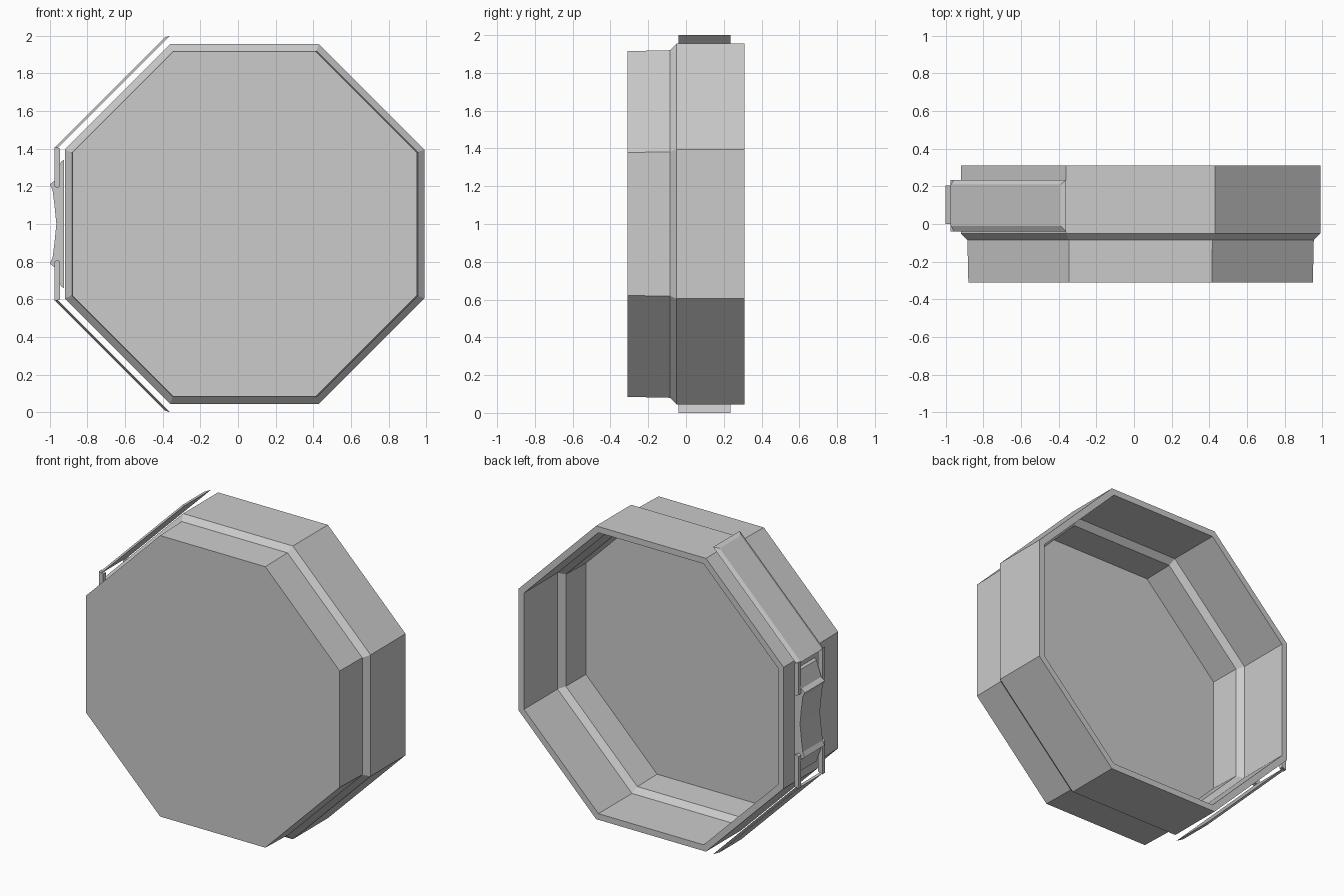
import bpy, bmesh, math

old = bpy.data.objects.get("Cube")
if old:
    bpy.data.objects.remove(old)

grey = bpy.data.materials.new("plain grey")
grey.use_nodes = True
COLOUR = (0.6, 0.6, 0.6, 1)
grey.diffuse_color = COLOUR
grey.node_tree.nodes["Principled BSDF"].inputs["Base Color"].default_value = COLOUR

CX, CZ = 0.035, 1.0


def finish(name, bm):
    bmesh.ops.recalc_face_normals(bm, faces=bm.faces)
    mesh = bpy.data.meshes.new(name)
    bm.to_mesh(mesh)
    bm.free()
    mesh.materials.append(grey)
    obj = bpy.data.objects.new(name, mesh)
    bpy.context.collection.objects.link(obj)
    return obj


def bridge(bm, a, b):
    for i in range(len(a)):
        j = (i + 1) % len(a)
        bm.faces.new((a[i], a[j], b[j], b[i]))


def prism(name, profile, y0, y1):
    """Extrude an x-z profile between two depths."""
    bm = bmesh.new()
    a, b = [[bm.verts.new((x, y, z)) for x, z in profile] for y in (y0, y1)]
    bridge(bm, a, b)
    bm.faces.new(a)
    bm.faces.new(b)
    return finish(name, bm)


# Octagonal shell: outer wall, rim, then inner wall, as (apothem, depth)
bm = bmesh.new()
rings = []
for apothem, y in [(0.915, -0.31), (0.92, -0.085), (0.955, -0.05), (0.955, 0.31),
                   (0.915, 0.31), (0.915, -0.035), (0.88, -0.07), (0.875, -0.27)]:
    r = apothem / math.cos(math.pi / 8)
    angles = [math.pi / 8 + k * math.pi / 4 for k in range(8)]
    rings.append([bm.verts.new((CX + r * math.cos(t), y, CZ + r * math.sin(t)))
                  for t in angles])
for a, b in zip(rings, rings[1:]):
    bridge(bm, a, b)
bm.faces.new(rings[0])
bm.faces.new(rings[-1])
finish("octagonal_shell", bm)


def flip(points, side):
    return [(x, CZ + side * (z - CZ)) for x, z in points]


for side, label in ((1, "upper"), (-1, "lower")):
    # Bevelled strap plate along the diagonal wall
    bm = bmesh.new()
    loops = []
    for ends, y0, y1 in ((((-0.36, 2.0), (-0.96, 1.40)), -0.04, 0.235),
                         (((-0.39, 1.99), (-0.975, 1.405)), -0.01, 0.21),
                         (((-0.39, 1.97), (-0.955, 1.405)), -0.01, 0.21)):
        (xa, za), (xb, zb) = flip(ends, side)
        loops.append([bm.verts.new(p) for p in
                      ((xa, y0, za), (xb, y0, zb), (xb, y1, zb), (xa, y1, za))])
    bridge(bm, loops[0], loops[1])
    bridge(bm, loops[0], loops[2])
    bm.faces.new(loops[1])
    bm.faces.new(loops[2])
    finish(label + "_strap_plate", bm)

    # Pair of rails turning down the side wall
    rail = flip([(-0.975, 1.41), (-0.945, 1.40), (-0.945, 1.20), (-0.96, 1.19),
                 (-0.975, 1.20)], side)
    prism(label + "_front_rail", rail, -0.04, -0.01)
    prism(label + "_back_rail", rail, 0.21, 0.235)

# Clasp grip between the rails, with a ridge at each end
half = [(-0.925, 1.34), (-0.94, 1.33), (-0.975, 1.23), (-1.0, 1.21), (-0.985, 1.18),
        (-0.975, 1.10)]
grip = half + [(-0.965, 1.0)] + flip(half, -1)[::-1]
prism("clasp_grip", grip, 0.0, 0.205)
